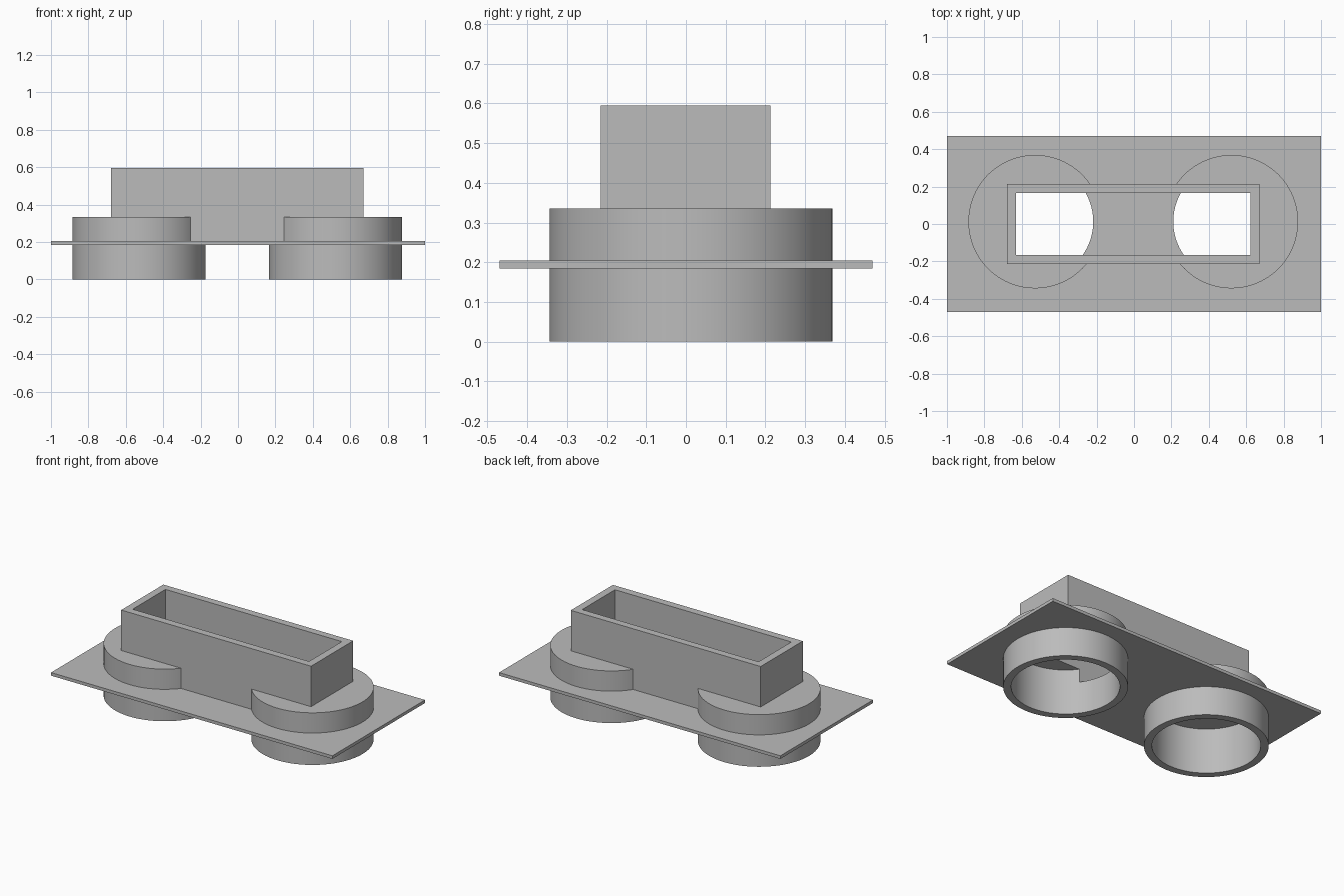
import bpy
from math import radians

cube = bpy.data.objects.get("Cube")
if cube:
    bpy.data.objects.remove(cube, do_unlink=True)

grey = bpy.data.materials.new("plain grey")
grey.use_nodes = True
colour = (0.5, 0.5, 0.5, 1)
grey.diffuse_color = colour
grey.node_tree.nodes["Principled BSDF"].inputs["Base Color"].default_value = colour

CX, CY = -0.004, 0.0125      # midpoint between the two tubes
SPACING = 0.525              # tube axis distance from the midpoint
PLATE_TOP = 0.205


def finish(name):
    ob = bpy.context.object
    ob.name = name
    ob.data.materials.append(grey)
    bpy.ops.object.transform_apply(location=False, rotation=False, scale=True)
    return ob


def box(name, x, y, z):
    """Box from (min, max) ranges."""
    bpy.ops.mesh.primitive_cube_add(
        size=1, location=[(a + b) / 2 for a, b in (x, y, z)])
    bpy.context.object.scale = [b - a for a, b in (x, y, z)]
    return finish(name)


def cylinder(name, x, radius, z0, z1):
    bpy.ops.mesh.primitive_cylinder_add(
        vertices=96, radius=radius, depth=z1 - z0,
        location=(x, CY, (z0 + z1) / 2))
    return finish(name)


def combine(body, other, operation):
    """Apply a boolean and discard the operand."""
    other.hide_render = True
    mod = body.modifiers.new(operation, "BOOLEAN")
    mod.operation, mod.solver, mod.object = operation, "EXACT", other
    bpy.context.view_layer.objects.active = body
    bpy.ops.object.modifier_apply(modifier=mod.name)
    bpy.data.objects.remove(other, do_unlink=True)


# Flat mounting plate
body = box("sensor_housing", (-1, 1), (-0.47, 0.47), (0.185, PLATE_TOP))

# Capped tubes through the plate and the rectangular collar on top
for side in (-1, 1):
    combine(body, cylinder("tube", CX + side * SPACING, 0.3565, 0, 0.335), "UNION")
combine(body, box("collar", (-0.68, 0.67), (-0.215, 0.213), (0.195, 0.595)), "UNION")

# Tube bores from below, stopping under the caps
for side in (-1, 1):
    combine(body, cylinder("bore", CX + side * SPACING, 0.311, -0.1, 0.29), "DIFFERENCE")

# Rectangular slot down to the plate
combine(body, box("slot", (-0.632, 0.622), (-0.167, 0.166), (PLATE_TOP, 0.8)), "DIFFERENCE")

bpy.ops.object.select_all(action="DESELECT")
body.select_set(True)
bpy.context.view_layer.objects.active = body
bpy.ops.object.shade_smooth_by_angle(angle=radians(30))
